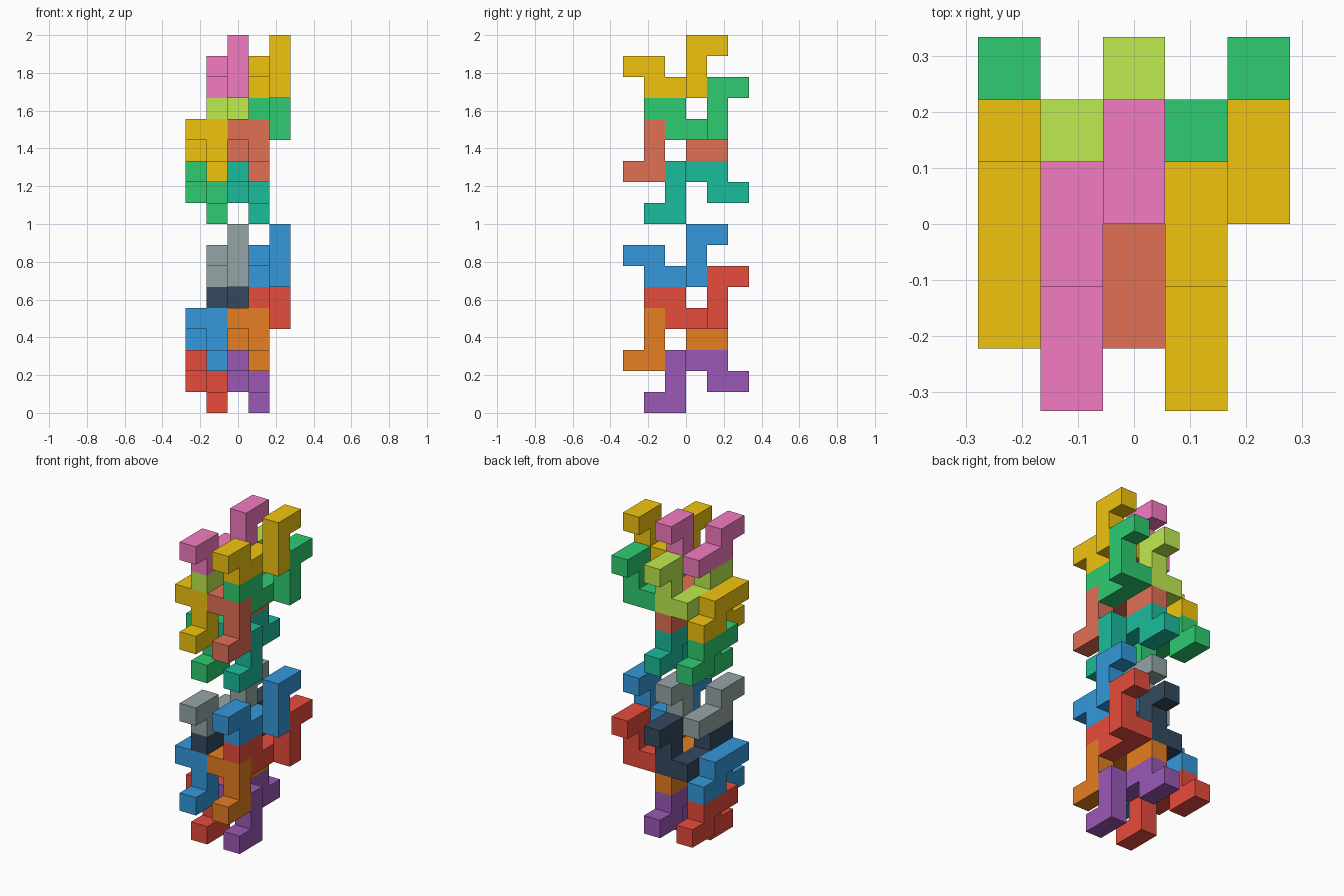
import bpy, bmesh
from mathutils import Matrix, Vector

if "Cube" in bpy.data.objects:
    bpy.data.objects.remove(bpy.data.objects["Cube"])

C = 1 / 9  # edge of one unit cube

# Hook-shaped piece: a zigzag in one slice, an upright hook in the next (x, y, z)
ZIGZAG = [(0, -3, 1), (0, -2, 1), (0, -2, 0), (0, -1, 0), (0, 0, 0)]
HOOK = [(1, 0, 0), (1, 0, 1), (1, 0, 2), (1, 1, 2)]


def material(hex_colour):
    name = "colour_" + hex_colour
    mat = bpy.data.materials.get(name)
    if mat is None:
        mat = bpy.data.materials.new(name)
        rgb = [int(hex_colour[i:i + 2], 16) / 255 for i in (0, 2, 4)]
        lin = [v / 12.92 if v <= 0.04045 else ((v + 0.055) / 1.055) ** 2.4 for v in rgb]
        mat.diffuse_color = (*lin, 1)
        mat.use_nodes = True
        mat.node_tree.nodes["Principled BSDF"].inputs["Base Color"].default_value = mat.diffuse_color
    return mat


def piece(name, origin, sign, colour):
    """Weld the cubes of one piece into a clean shell; sign -1 turns it upside down."""
    ox, oy, oz = origin
    cells = {(ox + x, oy + sign * y, oz + sign * z) for x, y, z in ZIGZAG + HOOK}
    bm = bmesh.new()
    for x, y, z in sorted(cells):
        centre = Vector((x, y + 0.5, z + 0.5)) * C
        verts = bmesh.ops.create_cube(bm, size=C, matrix=Matrix.Translation(centre))["verts"]
        faces = {f for v in verts for f in v.link_faces}
        inner = []
        for f in faces:
            d = (f.calc_center_median() - centre) * 2 / C
            if (x + round(d.x), y + round(d.y), z + round(d.z)) in cells:
                inner.append(f)
        bmesh.ops.delete(bm, geom=inner, context="FACES")
    bmesh.ops.remove_doubles(bm, verts=bm.verts, dist=C * 0.01)
    bmesh.ops.dissolve_limit(bm, angle_limit=0.02, verts=bm.verts, edges=bm.edges)
    bmesh.ops.recalc_face_normals(bm, faces=bm.faces)
    mesh = bpy.data.meshes.new(name)
    bm.to_mesh(mesh)
    bm.free()
    mesh.materials.append(material(colour))
    bpy.context.collection.objects.link(bpy.data.objects.new(name, mesh))


# Each layer: origin of its right-hand piece, orientation,
# colours as (lower left, lower right, upper left, upper right)
LAYERS = [
    ("foot", (0, -1, 2), -1, ("e74c3c", "9b59b6", "2ecc71", "1abc9c")),
    ("hanging", (0, -2, 4), -1, ("3498db", "e67e22", "f1c40f", "e17055")),
    ("standing", (1, 1, 4), 1, ("34495e", "e74c3c", "bfeb4f", "2ecc71")),
    ("crown", (1, 0, 6), 1, ("95a5a6", "3498db", "f47bc1", "f1c40f")),
]

# Two identical clusters stacked, each with left and right copies
for level, tier in enumerate(("lower", "upper")):
    for label, (x, y, z), sign, colours in LAYERS:
        for side, dx in enumerate((-2, 0)):
            piece(f"{tier}_{label}_piece_{('left', 'right')[side]}",
                  (x + dx, y, z + 9 * level), sign, colours[2 * level + side])
